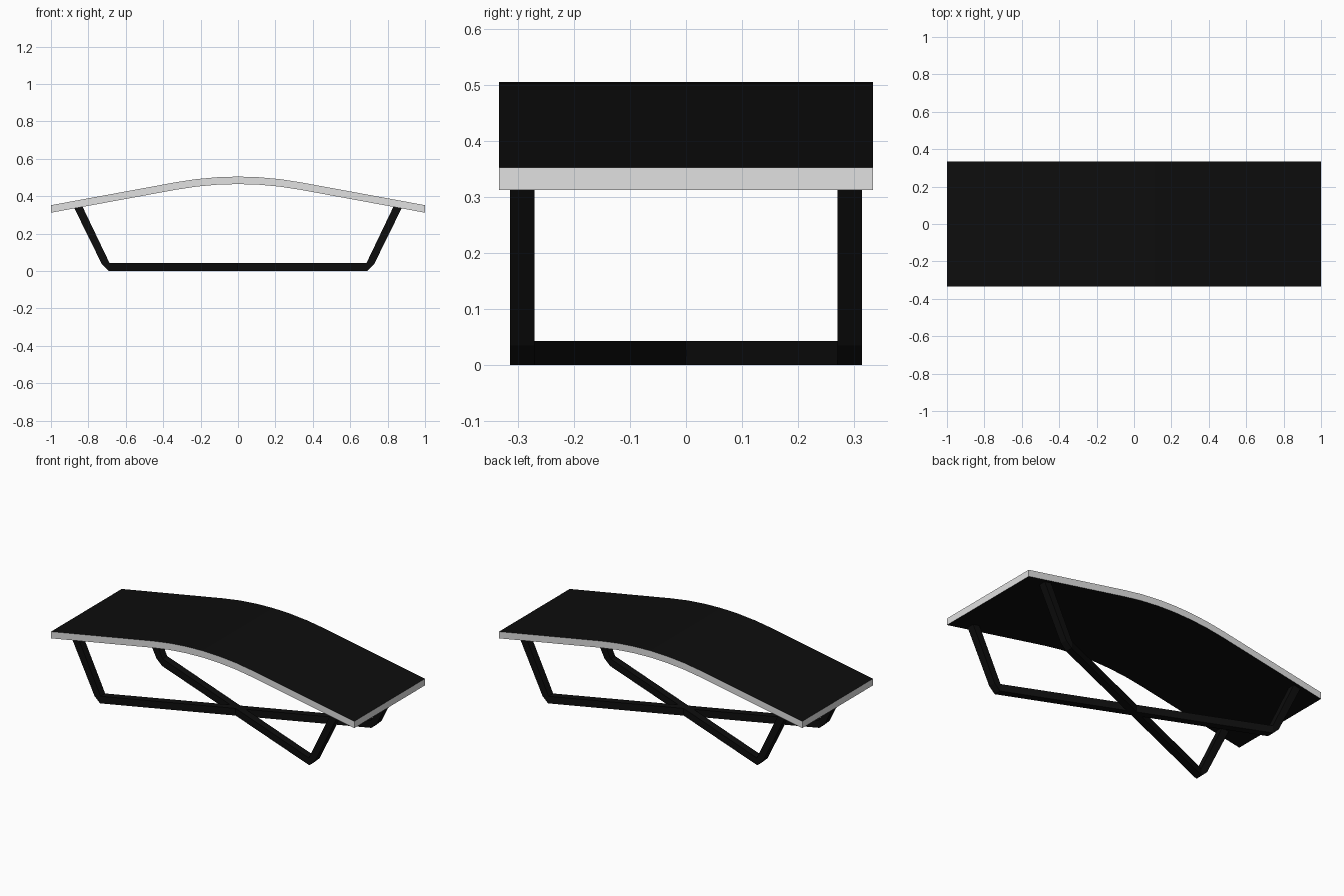
import bpy, bmesh, math

if "Cube" in bpy.data.objects:
    bpy.data.objects.remove(bpy.data.objects["Cube"])


def material(name, v):
    m = bpy.data.materials.new(name)
    m.diffuse_color = (v, v, v, 1)
    m.use_nodes = True
    m.node_tree.nodes["Principled BSDF"].inputs["Base Color"].default_value = m.diffuse_color
    return m


black = material("black", 0.004)
edge_grey = material("light grey edge", 0.75)


def finish(bm, name, mats):
    bmesh.ops.remove_doubles(bm, verts=bm.verts, dist=1e-5)
    bmesh.ops.recalc_face_normals(bm, faces=bm.faces)
    me = bpy.data.meshes.new(name)
    bm.to_mesh(me)
    bm.free()
    for m in mats:
        me.materials.append(m)
    ob = bpy.data.objects.new(name, me)
    bpy.context.collection.objects.link(ob)
    return ob


def sweep(bm, rings):
    # skin a list of four-point rings and cap both ends
    vs = [[bm.verts.new(p) for p in r] for r in rings]
    for a, b in zip(vs, vs[1:]):
        for i in range(4):
            j = (i + 1) % 4
            bm.faces.new((a[i], a[j], b[j], b[i]))
    bm.faces.new(vs[0])
    bm.faces.new(vs[-1])


# Table top: straight wings tangent to a shallow central arc
HALF_Y, THICK, BEND = 0.333, 0.04, 0.333
angle = math.atan(0.184)
radius = BEND / math.sin(angle)
profile = [(-1, 0.352)]
for i in range(7):
    t = -angle + 2 * angle * i / 6
    profile.append((radius * math.sin(t), 0.505 - radius * (1 - math.cos(t))))
profile.append((1, 0.352))

bm = bmesh.new()
sweep(bm, [[(x, -HALF_Y, z), (x, HALF_Y, z),
            (x, HALF_Y, z - THICK), (x, -HALF_Y, z - THICK)] for x, z in profile])
top = finish(bm, "table_top", [black, edge_grey])
# black upper and lower surfaces, grey rim
for p in top.data.polygons:
    p.material_index = 0 if abs(p.normal.z) > 0.5 else 1

# Crossed legs: diagonal floor bar with a splayed upright at each end
W, LEG_Y = 0.022, 0.292
half = [((0.877, 0.340), (0.833, 0.348)),    # under the top
        ((0.727, 0.035), (0.687, 0.043)),    # knee, chamfered
        ((0.690, 0.000), (0.687, 0.043))]
for name, s in (("leg_frame_a", 1), ("leg_frame_b", -1)):
    rings = []
    for d, pairs in ((1, half), (-1, half[::-1])):
        for (xo, zo), (xi, zi) in pairs:
            y = d * s * LEG_Y
            rings.append([(d * xo, y - W, zo), (d * xo, y + W, zo),
                          (d * xi, y + W, zi), (d * xi, y - W, zi)])
    bm = bmesh.new()
    sweep(bm, rings)
    # collapse the zero-width side of the chamfer
    bmesh.ops.remove_doubles(bm, verts=bm.verts, dist=1e-4)
    finish(bm, name, [black])
